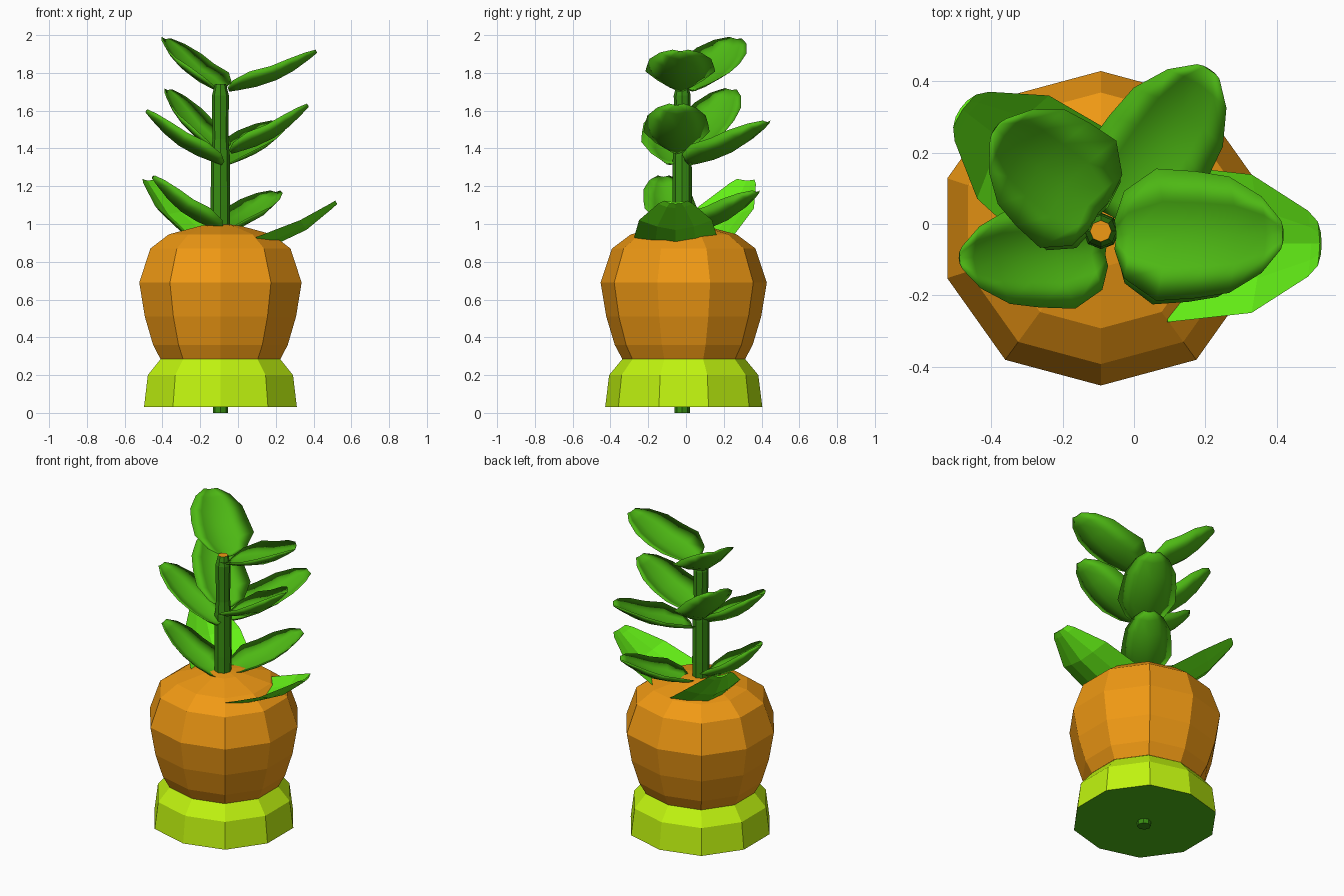
import bpy, bmesh, math
from mathutils import Vector, Matrix

if "Cube" in bpy.data.objects:
    bpy.data.objects.remove(bpy.data.objects["Cube"])

CX, CY = -0.093, -0.012


def material(name, rgb):
    m = bpy.data.materials.new(name)
    m.diffuse_color = (*rgb, 1)
    m.use_nodes = True
    m.node_tree.nodes["Principled BSDF"].inputs["Base Color"].default_value = m.diffuse_color
    return m


ORANGE = material("orange", (0.87, 0.32, 0.007))
LIME = material("lime", (0.53, 0.91, 0.005))
GREEN = material("leaf_green", (0.075, 0.48, 0.007))
STEM = material("stem_green", (0.04, 0.27, 0.006))
BRIGHT = material("bright_green", (0.127, 0.87, 0.008))


def finish(name, bm, mats):
    bmesh.ops.recalc_face_normals(bm, faces=bm.faces)
    me = bpy.data.meshes.new(name)
    bm.to_mesh(me)
    bm.free()
    ob = bpy.data.objects.new(name, me)
    bpy.context.collection.objects.link(ob)
    for m in mats:
        me.materials.append(m)
    return ob


def lathe(name, profile, sides, mats, bottom=None, top=None, cy=CY, swell=0.0):
    """Stack rings of (radius, z); swell pushes out all but the front and back corners."""
    bm = bmesh.new()
    rings = []
    for r, z in profile:
        ring = []
        for i in range(sides):
            a = math.pi / 2 + math.tau * i / sides
            k = r * (1 + swell * math.sqrt(abs(math.sin(2 * a))))
            ring.append(bm.verts.new((CX + k * math.cos(a), cy + k * math.sin(a), z)))
        rings.append(ring)
    for a, b in zip(rings, rings[1:]):
        for i in range(sides):
            j = (i + 1) % sides
            bm.faces.new((a[i], a[j], b[j], b[i]))
    if bottom is not None:
        bm.faces.new(rings[0]).material_index = bottom
    if top is not None:
        bm.faces.new(rings[-1]).material_index = top
    return finish(name, bm, mats)


# Ten-sided bulb body, its flared base ring and the stem
lathe("pot_body", [(0.325, 0.285), (0.365, 0.36), (0.41, 0.51), (0.44, 0.69),
                   (0.38, 0.87), (0.28, 0.945), (0.11, 0.99), (0.03, 1.0)],
      10, [ORANGE], top=0, swell=0.035)
lathe("base_ring", [(0.416, 0.03), (0.395, 0.2), (0.325, 0.285)], 10, [LIME, GREEN],
      bottom=1, swell=0.03)
lathe("stem", [(0.04, 0.0), (0.05, 0.9), (0.052, 1.1), (0.05, 1.36), (0.042, 1.45),
               (0.045, 1.68), (0.03, 1.74)], 8, [STEM, ORANGE], bottom=0, top=1, cy=-0.02)

OVAL = [(0, 0.22), (0.08, 0.66), (0.28, 1.0), (0.50, 0.96), (0.70, 0.88), (0.89, 0.58), (1, 0.22)]
BLUNT = [(0, 1.0), (0.54, 0.88), (0.93, 0.42), (1, 0.28)]


def leaf(name, base, tip, half, roll=0.0, shape=OVAL, mat=GREEN, cup=0.085, sag=0.045,
         thick=0.01, smooth=True):
    """Thin blade folded along its midrib from base to tip, rolled about its own axis."""
    base, tip = Vector(base), Vector(tip)
    d = tip - base
    side = Vector((-d.y, d.x, 0)).normalized()
    up = d.cross(side).normalized()
    turn = Matrix.Rotation(roll, 3, d)
    side, up = turn @ side, turn @ up
    bm = bmesh.new()
    rows = []
    for t, w in shape:
        drop = sag * math.sin(math.pi * t)

        def point(s, off):
            lift = cup * (abs(s) * w) ** 1.3 * (1 - 0.25 * t) - drop + off
            return bm.verts.new(base + d * t + side * (s * w * half) + up * lift)
        upper = [point(s, 0) for s in (-1, -0.5, 0, 0.5, 1)]
        lower = [point(s, -thick) for s in (0.5, 0, -0.5)]
        rows.append(upper + lower)
    for a, b in zip(rows, rows[1:]):
        for i in range(8):
            j = (i + 1) % 8
            bm.faces.new((a[i], a[j], b[j], b[i]))
    bm.faces.new(rows[0])
    bm.faces.new(rows[-1])
    for f in bm.faces:
        f.smooth = smooth
    finish(name, bm, [mat])


# Upper pair of leaves
leaf("top_leaf_right", (-0.05, -0.03, 1.71), (0.415, -0.03, 1.915), 0.185)
leaf("top_leaf_left", (-0.10, 0.03, 1.71), (-0.385, 0.265, 1.98), 0.185, 0.12)

# Middle whorl
leaf("middle_leaf_right", (-0.04, -0.05, 1.38), (0.37, -0.05, 1.63), 0.175)
leaf("middle_leaf_back", (-0.06, 0.02, 1.32), (0.21, 0.43, 1.54), 0.17)
leaf("middle_leaf_back_left", (-0.10, 0.02, 1.38), (-0.375, 0.24, 1.71), 0.17, 0.12)
leaf("middle_leaf_left", (-0.08, -0.085, 1.32), (-0.485, -0.095, 1.60), 0.15)

# Lower whorl
leaf("lower_leaf_back", (-0.06, 0.03, 0.97), (0.20, 0.375, 1.17), 0.15)
leaf("lower_leaf_left", (-0.09, -0.07, 0.97), (-0.45, -0.12, 1.25), 0.14)
BROAD = dict(shape=BLUNT, mat=BRIGHT, cup=0.07, sag=0.03, smooth=False)
leaf("bright_leaf_right", (0.13, -0.055, 0.87), (0.52, -0.055, 1.115), 0.22, **BROAD)
leaf("bright_leaf_left", (-0.20, 0.11, 0.89), (-0.48, 0.32, 1.23), 0.20, 0.05, **BROAD)
